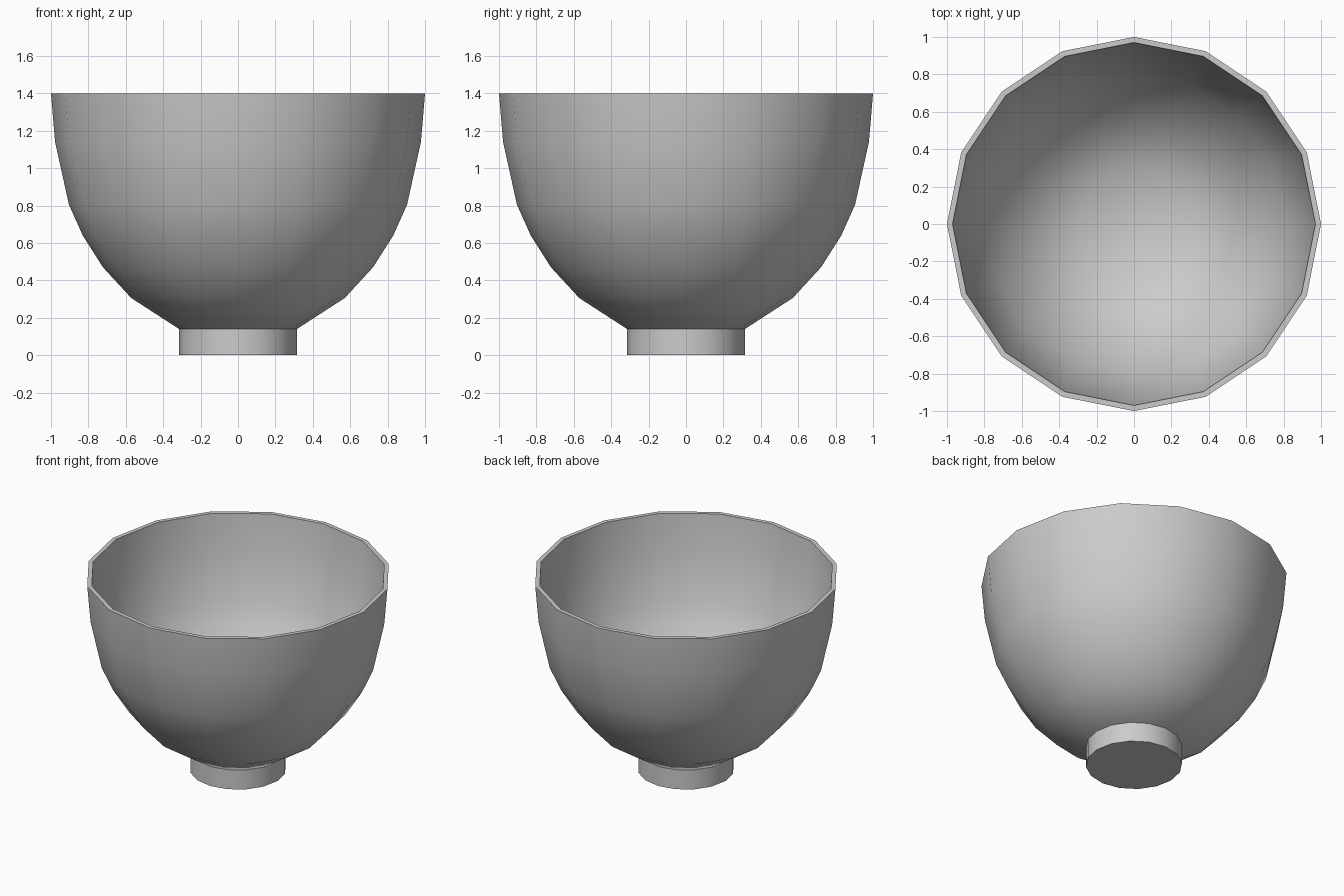
import bpy
import bmesh
import math

cube = bpy.data.objects.get("Cube")
if cube:
    bpy.data.objects.remove(cube, do_unlink=True)

SIDES = 16

# Single plain grey finish
grey = bpy.data.materials.new("light_grey")
grey.use_nodes = True
colour = (0.6, 0.6, 0.6, 1.0)
grey.diffuse_color = colour
grey.node_tree.nodes["Principled BSDF"].inputs["Base Color"].default_value = colour


def lathe(name, profile):
    """Turn a (radius, height) profile around z into a closed solid."""
    bm = bmesh.new()
    verts = [bm.verts.new((r, 0, z)) for r, z in profile]
    edges = [bm.edges.new(pair) for pair in zip(verts, verts[1:])]
    bmesh.ops.spin(bm, geom=verts + edges, cent=(0, 0, 0), axis=(0, 0, 1),
                   angle=math.tau, steps=SIDES)
    bmesh.ops.remove_doubles(bm, verts=bm.verts, dist=0.0005)
    bmesh.ops.recalc_face_normals(bm, faces=bm.faces)
    mesh = bpy.data.meshes.new(name)
    bm.to_mesh(mesh)
    bm.free()
    mesh.materials.append(grey)
    obj = bpy.data.objects.new(name, mesh)
    bpy.context.collection.objects.link(obj)
    bpy.ops.object.select_all(action="DESELECT")
    obj.select_set(True)
    bpy.context.view_layer.objects.active = obj
    bpy.ops.object.shade_smooth_by_angle(angle=math.radians(40))
    return obj


# Bowl: outer wall from the base up, flat rim, then inner wall back down
outer = [(0, 0.14), (0.315, 0.14), (0.57, 0.305), (0.722, 0.47),
         (0.83, 0.64), (0.904, 0.805), (0.978, 1.14), (1, 1.4)]
inner = [(0.97, 1.4), (0.948, 1.14), (0.875, 0.812), (0.803, 0.653),
         (0.699, 0.49), (0.552, 0.329), (0.305, 0.17), (0, 0.17)]
lathe("bowl", outer + inner)

# Foot: short solid disc, its top sunk slightly into the bowl
lathe("foot", [(0, 0), (0.315, 0), (0.315, 0.145), (0, 0.145)])
